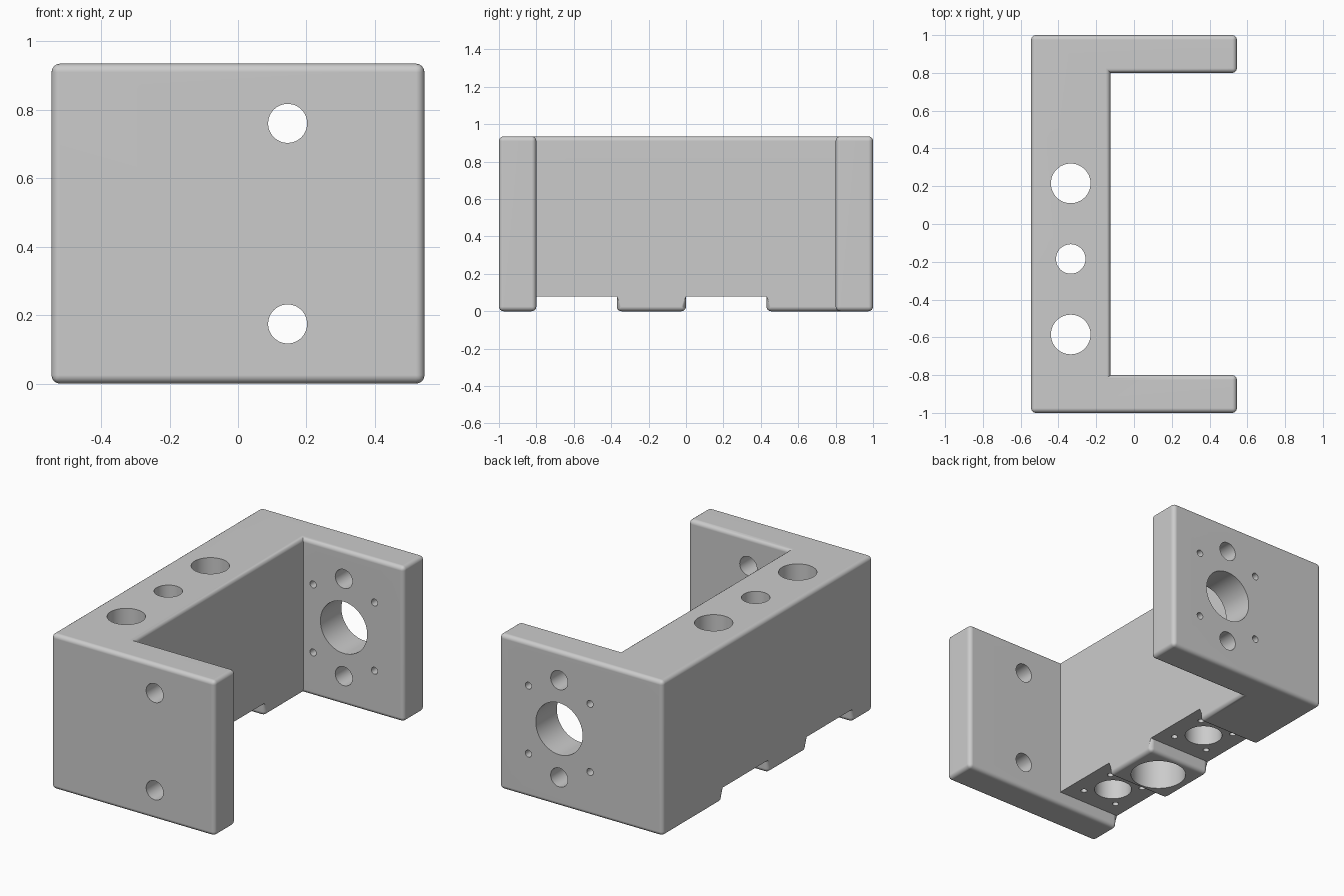
import bpy, bmesh
from math import radians
from mathutils import Matrix, Vector

if "Cube" in bpy.data.objects:
    bpy.data.objects.remove(bpy.data.objects["Cube"], do_unlink=True)

HEIGHT, NOTCH_Z, FILLET = 0.935, 0.08, 0.025
XS = [-0.545, -0.125, 0.545]
YS = [-1, -0.8, -0.37, 0, 0.43, 0.8, 1]
ZS = [0, NOTCH_Z, HEIGHT]

mat = bpy.data.materials.new("light grey")
mat.use_nodes = True
grey = (0.6, 0.6, 0.6, 1)
mat.diffuse_color = grey
mat.node_tree.nodes["Principled BSDF"].inputs["Base Color"].default_value = grey


def filled(c):
    """Is this cell of the block grid solid?"""
    i, j, k = c
    if not (0 <= i < 2 and 0 <= j < 6 and 0 <= k < 2):
        return False
    if j in (0, 5):            # end plates
        return True
    return i == 0 and not (k == 0 and j in (1, 3))   # web with two notches


# Bracket: skin of the solid cells
bm = bmesh.new()
for i in range(2):
    for j in range(6):
        for k in range(2):
            if not filled((i, j, k)):
                continue
            for axis in range(3):
                for side in (0, 1):
                    near = [i, j, k]
                    near[axis] += 2 * side - 1
                    if filled(near):
                        continue
                    quad = []
                    for a, b in ((0, 0), (1, 0), (1, 1), (0, 1)):
                        n = [i, j, k]
                        n[axis] += side
                        n[(axis + 1) % 3] += a
                        n[(axis + 2) % 3] += b
                        quad.append(bm.verts.new((XS[n[0]], YS[n[1]], ZS[n[2]])))
                    bm.faces.new(quad if side else quad[::-1])
bmesh.ops.remove_doubles(bm, verts=bm.verts, dist=0.001)
bmesh.ops.recalc_face_normals(bm, faces=bm.faces)
bmesh.ops.dissolve_limit(bm, angle_limit=radians(1), verts=bm.verts, edges=bm.edges)

# Round the outer edges, leaving the notch ceilings sharp
rounded = [e for e in bm.edges if e.is_convex and e.calc_face_angle(0) > 1
           and not all(abs(v.co.z - NOTCH_Z) < 0.001 for v in e.verts)]
bmesh.ops.bevel(bm, geom=rounded, offset=FILLET, segments=4, profile=0.5,
                affect='EDGES', clamp_overlap=True)
mesh = bpy.data.meshes.new("bracket")
bm.to_mesh(mesh)
bm.free()
mesh.materials.append(mat)
bracket = bpy.data.objects.new("bracket", mesh)
bpy.context.collection.objects.link(bracket)
bpy.context.view_layer.objects.active = bracket
bracket.select_set(True)


def drill(axis, radius, start, length):
    """Cut a round hole from start along +axis."""
    cb = bmesh.new()
    direction = Vector((0, 1, 0)) if axis == 'Y' else Vector((0, 0, 1))
    turn = Matrix.Rotation(radians(-90), 4, 'X') if axis == 'Y' else Matrix()
    place = Matrix.Translation(Vector(start) + direction * length / 2) @ turn
    bmesh.ops.create_cone(cb, cap_ends=True, segments=48 if radius > 0.05 else 20,
                          radius1=radius, radius2=radius, depth=length, matrix=place)
    cm = bpy.data.meshes.new("hole_cutter")
    cb.to_mesh(cm)
    cb.free()
    cm.materials.append(mat)
    cutter = bpy.data.objects.new("hole_cutter", cm)
    cutter.hide_render = True
    bpy.context.collection.objects.link(cutter)
    mod = bracket.modifiers.new("hole", 'BOOLEAN')
    mod.operation, mod.solver, mod.object = 'DIFFERENCE', 'EXACT', cutter
    bpy.ops.object.modifier_apply(modifier=mod.name)
    bpy.data.objects.remove(cutter, do_unlink=True)


SIGNS = [(a, b) for a in (-1, 1) for b in (-1, 1)]
PX, PZ, WX = 0.145, HEIGHT / 2, -0.335

# Rod holes through both plates
for s in (-1, 1):
    drill('Y', 0.057, (PX, -1.2, PZ + 0.293 * s), 2.4)

# Motor bore and its screw holes in the back plate
drill('Y', 0.156, (PX, 0.7, PZ), 0.5)
for a, b in SIGNS:
    drill('Y', 0.021, (PX + 0.205 * a, 0.7, PZ + 0.205 * b), 0.5)

# Bearing bores up from the notches, with blind screw holes
for y in (-0.585, 0.215):
    drill('Z', 0.105, (WX, y, -0.2), 1.4)
    for a, b in SIGNS:
        drill('Z', 0.018, (WX + 0.117 * a, y + 0.117 * b, -0.1), 0.4)

# Middle hole with a wide counterbore from below
drill('Z', 0.078, (WX, -0.185, -0.2), 1.4)
drill('Z', 0.155, (WX, -0.185, -0.2), 0.7)

# Smooth fillets and bores, flat faces kept flat
bpy.ops.object.shade_smooth_by_angle(angle=radians(30))
flat = bracket.modifiers.new("flat_faces", 'WEIGHTED_NORMAL')
flat.keep_sharp = True
